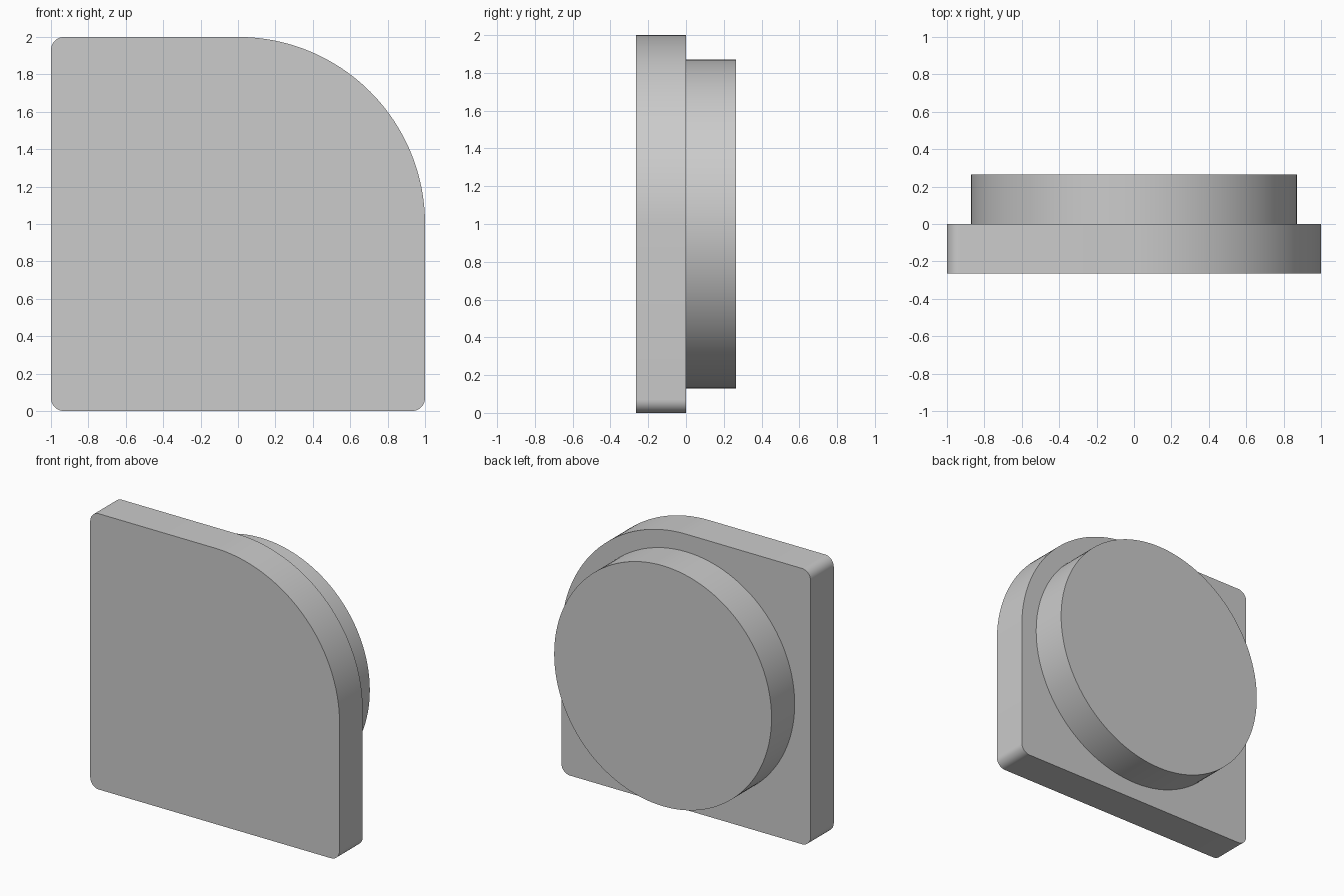
import bpy
import bmesh
from math import cos, sin, pi, radians

cube = bpy.data.objects.get("Cube")
if cube:
    bpy.data.objects.remove(cube, do_unlink=True)

DEPTH = 0.265      # thickness of each layer
SMALL_R = 0.07     # three tight corners
LARGE_R = 1.0      # one sweeping corner
DISC_R = 0.872

grey = bpy.data.materials.new("light grey")
grey.use_nodes = True
grey.diffuse_color = (0.6, 0.6, 0.6, 1)
grey.node_tree.nodes["Principled BSDF"].inputs["Base Color"].default_value = grey.diffuse_color


def arc(cx, cz, radius, start, sweep, steps):
    """Points along an arc in the x-z plane."""
    angles = [start + sweep * i / steps for i in range(steps + 1)]
    return [(cx + radius * cos(a), cz + radius * sin(a)) for a in angles]


def extrude_profile(name, outline, y0, y1):
    """Solid made by extruding a closed x-z outline along y."""
    bm = bmesh.new()
    face = bm.faces.new([bm.verts.new((x, y0, z)) for x, z in outline])
    result = bmesh.ops.extrude_face_region(bm, geom=[face], use_keep_orig=True)
    moved = [g for g in result["geom"] if isinstance(g, bmesh.types.BMVert)]
    bmesh.ops.translate(bm, verts=moved, vec=(0, y1 - y0, 0))
    bmesh.ops.recalc_face_normals(bm, faces=bm.faces)
    mesh = bpy.data.meshes.new(name)
    bm.to_mesh(mesh)
    bm.free()
    mesh.materials.append(grey)
    obj = bpy.data.objects.new(name, mesh)
    bpy.context.collection.objects.link(obj)
    bpy.ops.object.select_all(action="DESELECT")
    obj.select_set(True)
    bpy.context.view_layer.objects.active = obj
    bpy.ops.object.shade_smooth_by_angle(angle=radians(30))
    return obj


# Front plate: square with one large rounded corner, going counter-clockwise
plate = []
corners = [(1, 1, LARGE_R, 48), (-1, 1, SMALL_R, 10),
           (-1, -1, SMALL_R, 10), (1, -1, SMALL_R, 10)]
for i, (sx, sz, r, steps) in enumerate(corners):
    plate += arc(sx * (1 - r), 1 + sz * (1 - r), r, i * pi / 2, pi / 2, steps)
extrude_profile("front_plate", plate, -DEPTH, 0)

# Round boss on the back
disc = arc(0, 1, DISC_R, 0, 2 * pi, 128)[:-1]
extrude_profile("back_disc", disc, 0, DEPTH)
